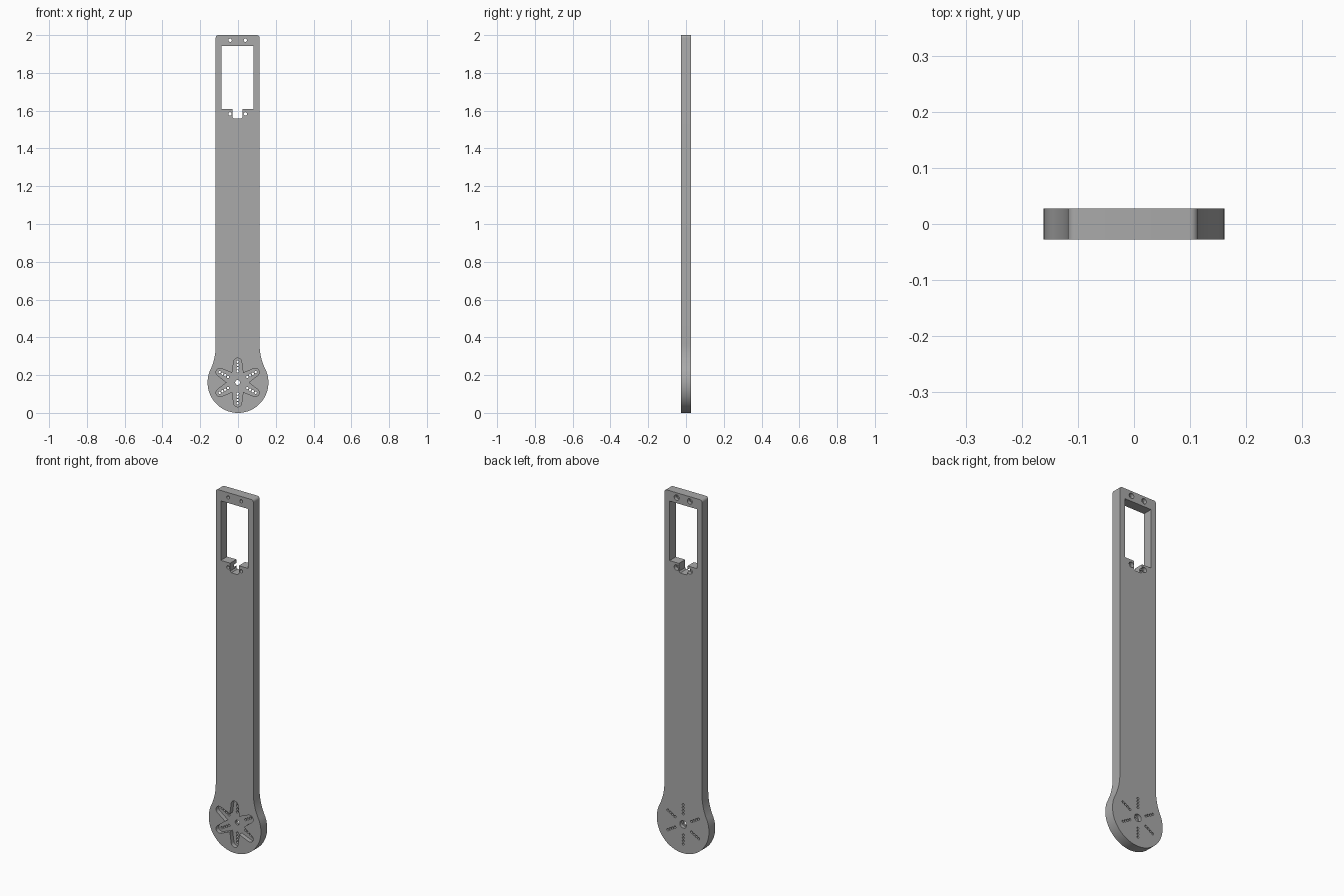
import bpy, bmesh
from math import sin, cos, radians, sqrt, atan2, pi

if "Cube" in bpy.data.objects:
    bpy.data.objects.remove(bpy.data.objects["Cube"], do_unlink=True)

HALF_T = 0.0275                # half the plate thickness
DISC_R = 0.161                 # rounded lower end
HUB = (-0.002, DISC_R)         # centre of the servo horn
TOP = 2.0

grey = bpy.data.materials.new("Grey plastic")
grey.use_nodes = True
colour = (0.4, 0.4, 0.4, 1)
grey.diffuse_color = colour
grey.node_tree.nodes["Principled BSDF"].inputs["Base Color"].default_value = colour


def arc(cx, cz, r, a0, a1, n):
    """Points on an arc, angles in radians."""
    return [(cx + r * cos(a0 + (a1 - a0) * i / n),
             cz + r * sin(a0 + (a1 - a0) * i / n)) for i in range(n + 1)]


def circle(cx, cz, r, n=16):
    return arc(cx, cz, r, 0, 2 * pi, n)[:-1]


def prisms(name, outlines, y0, y1):
    """Extrude closed x-z outlines from y0 to y1 as one object."""
    bm = bmesh.new()
    for pts in outlines:
        face = bm.faces.new([bm.verts.new((x, y0, z)) for x, z in pts])
        out = bmesh.ops.extrude_face_region(bm, geom=[face])
        for v in out["geom"]:
            if isinstance(v, bmesh.types.BMVert):
                v.co.y = y1
    bmesh.ops.recalc_face_normals(bm, faces=bm.faces)
    mesh = bpy.data.meshes.new(name)
    bm.to_mesh(mesh)
    bm.free()
    mesh.materials.append(grey)
    obj = bpy.data.objects.new(name, mesh)
    bpy.context.collection.objects.link(obj)
    return obj


def flank(half_width):
    """Right-hand outline from the bottom of the disc to the top edge."""
    R = 0.3
    dz = sqrt((R + DISC_R) ** 2 - (half_width + R) ** 2)
    touch = atan2(dz, half_width + R)
    pts = arc(0, DISC_R, DISC_R, -pi / 2, touch, 40)
    pts += arc(half_width + R, DISC_R + dz, R, pi + touch, pi, 16)[1:]
    c = 0.014
    pts += arc(half_width - c, TOP - c, c, 0, pi / 2, 6)
    return pts


# Arm outline: straight bar flaring into a disc
right = flank(0.114)
left = [(-x, z) for x, z in flank(0.118)]
arm = prisms("servo_arm", [right + left[:0:-1]], -HALF_T, HALF_T)

# Servo window with a cable notch
window = [(-0.087, 1.942), (0.082, 1.942), (0.082, 1.61), (0.024, 1.61),
          (0.024, 1.566), (0.017, 1.558), (-0.022, 1.558), (-0.029, 1.566),
          (-0.029, 1.61), (-0.087, 1.61)]

# Six-armed horn recess
star = []
for k in range(6):
    a = radians(30 + 60 * k)
    star += arc(HUB[0] + 0.108 * cos(a), HUB[1] + 0.108 * sin(a), 0.021,
                a - radians(80), a + radians(80), 10)
    v = a + radians(30)
    star.append((HUB[0] + 0.058 * cos(v), HUB[1] + 0.058 * sin(v)))

# Screw holes
mounts = [(x, z) for x in (-0.042, 0.039) for z in (1.583, 1.973)]
holes = [circle(x, z, 0.009) for x, z in mounts] + [circle(*HUB, 0.013, 20)]
for k in range(6):
    a = radians(30 + 60 * k)
    for d in (0.059, 0.076, 0.093, 0.11):
        holes.append(circle(HUB[0] + d * cos(a), HUB[1] + d * sin(a), 0.0065, 12))

# Wider seats for the screw heads on the back
seats = [circle(x, z, 0.015, 20) for x, z in mounts] + [circle(*HUB, 0.021, 24)]

cutters = [
    prisms("window_cutter", [window], -0.1, 0.1),
    prisms("horn_cutter", [star], -0.1, -HALF_T + 0.024),
    prisms("hole_cutter", holes, -0.1, 0.1),
    prisms("seat_cutter", seats, HALF_T - 0.02, 0.1),
]

bpy.ops.object.select_all(action="DESELECT")
arm.select_set(True)
bpy.context.view_layer.objects.active = arm
for cutter in cutters:
    cutter.hide_render = True
    mod = arm.modifiers.new(cutter.name, "BOOLEAN")
    mod.operation = "DIFFERENCE"
    mod.solver = "EXACT"
    mod.object = cutter
    bpy.ops.object.modifier_apply(modifier=mod.name)
    bpy.data.objects.remove(cutter, do_unlink=True)

bpy.ops.object.shade_smooth_by_angle(angle=radians(35))
